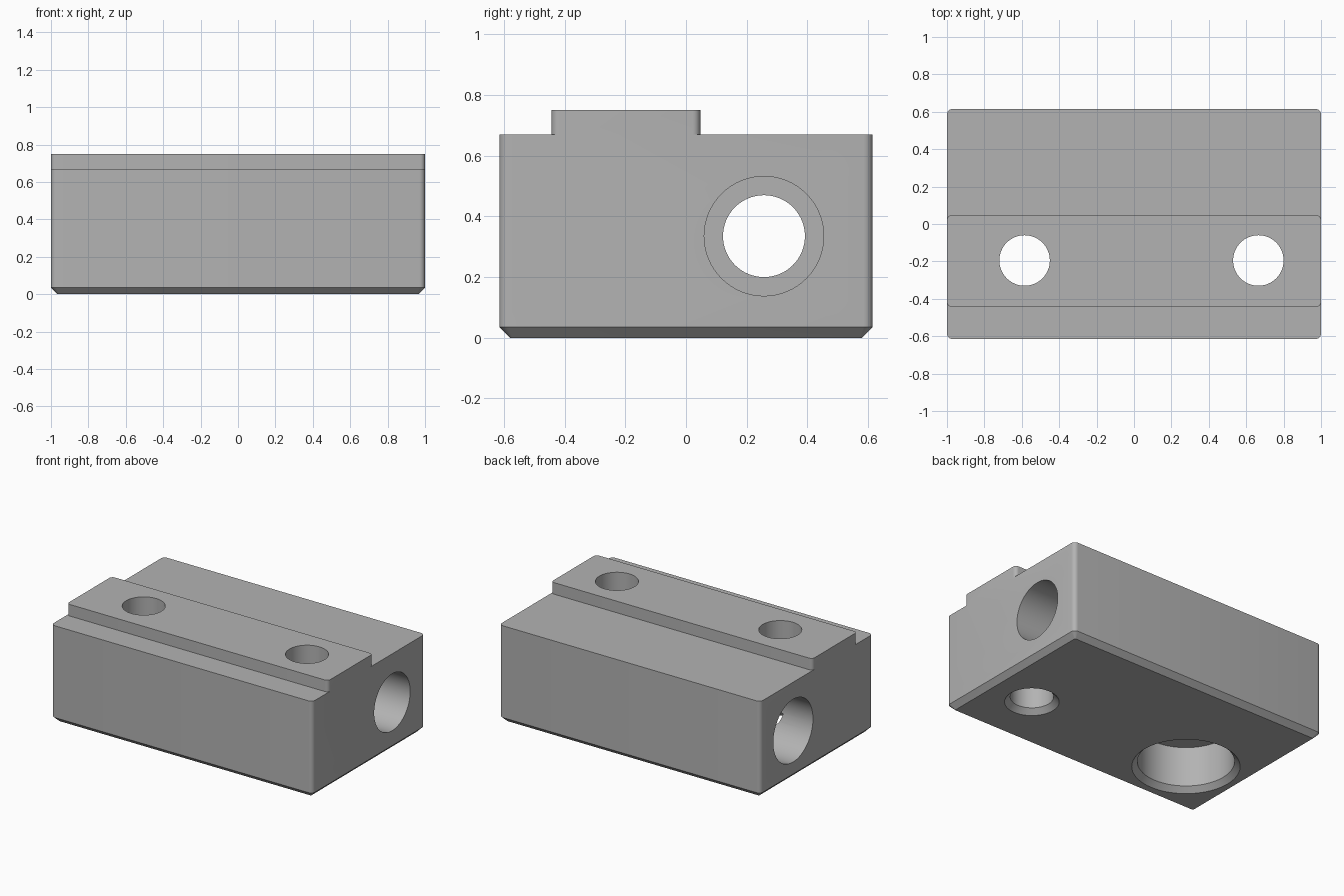
import bpy
import bmesh
from math import cos, sin, pi
from mathutils import Matrix, Vector

old = bpy.data.objects.get("Cube")
if old:
    bpy.data.objects.remove(old, do_unlink=True)

steel = bpy.data.materials.new("machined grey")
grey = (0.45, 0.45, 0.45, 1)
steel.use_nodes = True
steel.diffuse_color = grey
steel.node_tree.nodes["Principled BSDF"].inputs["Base Color"].default_value = grey


def rounded_rect(hx, hy, r, z, steps=6):
    """Ring of points round a rectangle with rounded corners."""
    pts = []
    for i, (sx, sy) in enumerate([(1, 1), (-1, 1), (-1, -1), (1, -1)]):
        for k in range(steps + 1):
            a = (i + k / steps) * pi / 2
            pts.append((sx * (hx - r) + r * cos(a), sy * (hy - r) + r * sin(a), z))
    return pts


def circle(r, z, n=64):
    return [(r * cos(2 * pi * i / n), r * sin(2 * pi * i / n), z) for i in range(n)]


def loft(name, rings, matrix=Matrix()):
    """Closed solid skinned through rings of equal point count."""
    bm = bmesh.new()
    loops = [[bm.verts.new(matrix @ Vector(p)) for p in ring] for ring in rings]
    n = len(loops[0])
    for a, b in zip(loops, loops[1:]):
        for i in range(n):
            j = (i + 1) % n
            bm.faces.new((a[i], a[j], b[j], b[i]))
    bm.faces.new(loops[0][::-1])
    bm.faces.new(loops[-1])
    bmesh.ops.recalc_face_normals(bm, faces=bm.faces)
    mesh = bpy.data.meshes.new(name)
    bm.to_mesh(mesh)
    bm.free()
    mesh.materials.append(steel)
    obj = bpy.data.objects.new(name, mesh)
    bpy.context.collection.objects.link(obj)
    return obj


def combine(target, tool, operation):
    """Apply a boolean and remove the tool."""
    mod = target.modifiers.new(operation, "BOOLEAN")
    mod.operation, mod.object, mod.solver = operation, tool, "EXACT"
    bpy.context.view_layer.objects.active = target
    bpy.ops.object.modifier_apply(modifier=mod.name)
    bpy.data.objects.remove(tool, do_unlink=True)


def drill(target, profile, matrix):
    tool = loft("drill_cutter", [circle(r, z) for r, z in profile], matrix)
    tool.hide_render = True
    combine(target, tool, "DIFFERENCE")


# Body with rounded corners and a chamfered underside
CHAMFER, TOP, RAIL_TOP = 0.035, 0.67, 0.75
body = loft("block_body", [
    rounded_rect(1 - CHAMFER, 0.615 - CHAMFER, 0.008, 0),
    rounded_rect(1, 0.615, 0.03, CHAMFER),
    rounded_rect(1, 0.615, 0.03, TOP)])

# Raised locating rail
rail = loft("rail", [rounded_rect(1, 0.245, 0.025, z) for z in (TOP, RAIL_TOP)],
            Matrix.Translation((0, -0.198, 0)))
combine(body, rail, "UNION")

# Vertical bolt hole with countersunk underside
BOLT, EXTRA = 0.135, 0.1
drill(body, [(BOLT + 2 * CHAMFER, -CHAMFER), (BOLT, CHAMFER), (BOLT, RAIL_TOP + EXTRA)],
      Matrix.Translation((0.665, -0.195, 0)))

# Vertical hole with a wide chamfered counterbore from below
WIDE, CEILING = 0.302, 0.31
drill(body, [(WIDE + 2 * CHAMFER, -CHAMFER), (WIDE, CHAMFER), (WIDE, CEILING),
             (BOLT, CEILING), (BOLT, RAIL_TOP + EXTRA)],
      Matrix.Translation((-0.585, -0.195, 0)))

# Lengthwise bore, counterbored at both ends
drill(body, [(0.217, -1 - EXTRA), (0.217, -0.55), (BOLT, -0.55),
             (BOLT, 0.5), (0.197, 0.5), (0.197, 1 + EXTRA)],
      Matrix.Translation((0, 0.257, 0.335)) @ Matrix.Rotation(pi / 2, 4, "Y"))

# Smooth bores, crisp edges
bpy.ops.object.select_all(action="DESELECT")
body.select_set(True)
bpy.context.view_layer.objects.active = body
bpy.ops.object.shade_smooth_by_angle(angle=pi / 6)
